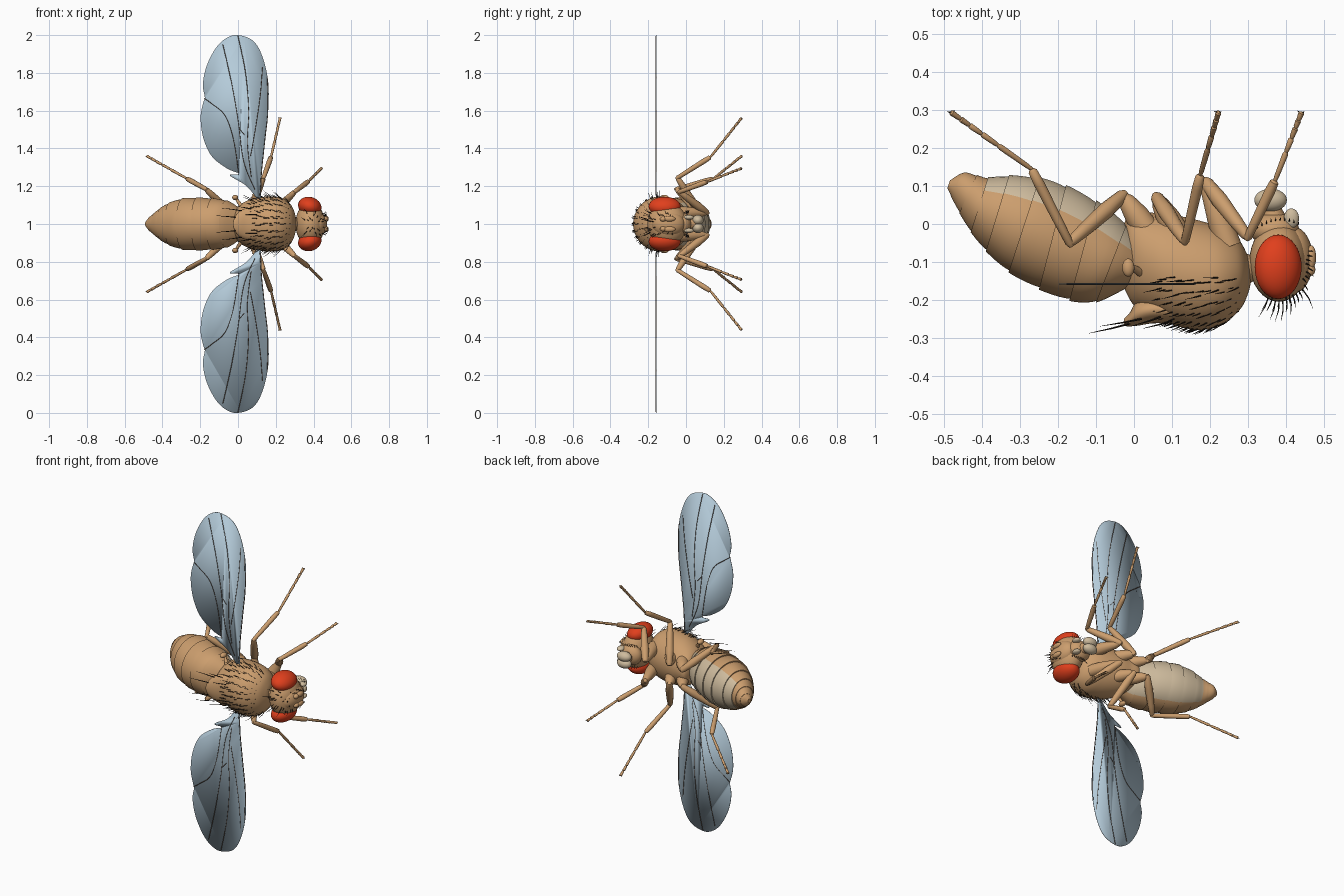
import bpy, bmesh, math, random
from mathutils import Vector as V, Matrix
from mathutils.bvhtree import BVHTree

if "Cube" in bpy.data.objects:
    bpy.data.objects.remove(bpy.data.objects["Cube"])

random.seed(4)

def mat(name, *c):
    m = bpy.data.materials.new(name)
    m.diffuse_color = (*c, 1)
    m.use_nodes = True
    m.node_tree.nodes["Principled BSDF"].inputs["Base Color"].default_value = m.diffuse_color
    return m

TAN = mat("tan", 0.60, 0.34, 0.155)
CREAM = mat("cream", 0.62, 0.50, 0.34)
RED = mat("red", 0.75, 0.05, 0.012)
WING = mat("wing_blue", 0.46, 0.60, 0.70)
DARK = mat("dark", 0.02, 0.014, 0.01)
BROWN = mat("vein_brown", 0.07, 0.04, 0.025)

def finish(name, bm, *mats, angle=40):
    bmesh.ops.recalc_face_normals(bm, faces=bm.faces[:])
    me = bpy.data.meshes.new(name)
    bm.to_mesh(me)
    bm.free()
    for m in mats:
        me.materials.append(m)
    me.shade_smooth()
    me.set_sharp_from_angle(angle=math.radians(angle))
    ob = bpy.data.objects.new(name, me)
    bpy.context.collection.objects.link(ob)
    return ob

def spline(pts, n=6, closed=False):
    """Catmull-Rom through tuples of any length."""
    out, k = [], len(pts)
    for i in range(k if closed else k - 1):
        q = [pts[(i + j) % k if closed else min(max(i + j, 0), k - 1)] for j in (-1, 0, 1, 2)]
        for s in range(n):
            t = s / n
            out.append(tuple(0.5 * (2 * b + (c - a) * t + (2 * a - 5 * b + 4 * c - d) * t * t
                             + (3 * b - a - 3 * c + d) * t ** 3) for a, b, c, d in zip(*q)))
    return out if closed else out + [tuple(pts[-1])]

def skin(bm, rings):
    """Bridge rings of coordinates and close both ends."""
    vs = [[bm.verts.new(p) for p in r] for r in rings]
    n = len(vs[0])
    faces = [[bm.faces.new((a[i], a[(i + 1) % n], b[(i + 1) % n], b[i])) for i in range(n)]
             for a, b in zip(vs, vs[1:])]
    bm.faces.new(vs[0][::-1])
    bm.faces.new(vs[-1])
    return faces

def section(dx, dy, vx, vy, w, n=40, scale=1.0):
    """Oval body section from its dorsal and ventral points and half-width."""
    c, h = V(((dx + vx) / 2, (dy + vy) / 2, 1)), V(((dx - vx) / 2, (dy - vy) / 2, 0))
    return [c + (h * math.cos(a) + V((0, 0, w * math.sin(a)))) * scale
            for a in (2 * math.pi * (i + 0.5) / n for i in range(n))]

def limb(bm, a, b, prof, n=10):
    a, b = V(a), V(b)
    q = (b - a).to_track_quat('Z', 'Y')
    skin(bm, [[a.lerp(b, t) + q @ V((r * math.cos(k * 2 * math.pi / n), r * math.sin(k * 2 * math.pi / n), 0))
               for k in range(n)] for t, r in prof])

def bristle(bm, p, d, length, r=0.0022):
    p, d = V(p), V(d).normalized()
    bend = p + d * length * 0.5
    tip = p + d * length + V((-0.12 * length, 0, 0))
    limb(bm, p, bend, [(0, r), (1, r * 0.75)], 4)
    limb(bm, bend, tip, [(0, r * 0.75), (1, r * 0.15)], 4)

def blob(name, c, r, m, tilt=0):
    bm = bmesh.new()
    bmesh.ops.create_uvsphere(bm, u_segments=32, v_segments=20, radius=1,
        matrix=Matrix.Translation(c) @ Matrix.Rotation(tilt, 4, 'Y') @ Matrix.Diagonal((*r, 1)))
    return finish(name, bm, m)

# abdomen: overlapping segments, cream underside
ab = [(-0.02, -0.17, 0.03, -0.06, 0.085), (-0.10, -0.205, -0.02, 0.0, 0.122), (-0.17, -0.2, -0.10, 0.06, 0.134),
      (-0.25, -0.17, -0.18, 0.10, 0.138), (-0.33, -0.125, -0.25, 0.12, 0.134), (-0.39, -0.07, -0.33, 0.127, 0.112),
      (-0.43, -0.02, -0.385, 0.122, 0.085), (-0.46, 0.03, -0.415, 0.128, 0.06), (-0.483, 0.075, -0.45, 0.135, 0.035),
      (-0.492, 0.095, -0.485, 0.115, 0.012)]
K, rings = 6, []
fine = spline(ab, K)
for i in range(len(ab) - 1):
    for f in range(K + 1):
        rings.append(section(*fine[i * K + f], scale=0.98 + 0.045 * (f / K) ** 0.7 if i < 8 else 0.99))
bm = bmesh.new()
for j, strip in enumerate(skin(bm, rings)):
    for i, f in enumerate(strip):
        if 13 <= i <= 25 and j < 6 * (K + 1):
            f.material_index = 1
finish("abdomen", bm, TAN, CREAM, angle=35)

# thorax
th = [(-0.03, -0.16, -0.03, -0.02, 0.04), (0.0, -0.215, -0.01, 0.035, 0.09), (0.05, -0.24, 0.05, 0.03, 0.125),
      (0.1, -0.265, 0.1, 0.025, 0.14), (0.17, -0.28, 0.17, 0.01, 0.146), (0.23, -0.267, 0.23, -0.01, 0.138),
      (0.28, -0.225, 0.275, -0.04, 0.105), (0.302, -0.18, 0.298, -0.08, 0.06), (0.308, -0.15, 0.306, -0.11, 0.02)]
bm = bmesh.new()
skin(bm, [section(*r) for r in spline(th, 6)])
bm.normal_update()
bmesh.ops.recalc_face_normals(bm, faces=bm.faces[:])
tree = BVHTree.FromBMesh(bm)
finish("thorax", bm, TAN)
bm = bmesh.new()
skin(bm, [section(*r) for r in spline([(0.1, -0.262, 0.1, -0.19, 0.085), (0.05, -0.262, 0.05, -0.19, 0.085),
     (0.01, -0.268, 0.01, -0.2, 0.07), (-0.018, -0.27, -0.012, -0.235, 0.04), (-0.027, -0.265, -0.027, -0.25, 0.01)], 5)])
finish("scutellum", bm, TAN)

# head
bm = bmesh.new()
limb(bm, (0.28, -0.12, 1), (0.34, -0.11, 1), [(0, 0.05), (0.5, 0.035), (1, 0.05)], 20)
finish("neck", bm, TAN)
blob("head_capsule", (0.382, -0.1, 1), (0.078, 0.105, 0.115), TAN)
blob("face", (0.42, -0.095, 1), (0.052, 0.088, 0.068), TAN)
blob("lower_head", (0.37, -0.015, 1), (0.065, 0.045, 0.06), TAN)
bm = bmesh.new()
limb(bm, (0.37, 0.0, 1), (0.36, 0.06, 1), [(0, 0.04), (0.6, 0.026), (1, 0.028)], 16)
finish("proboscis", bm, TAN)

# paired small parts
for s, side in ((1, "left"), (-1, "right")):
    blob("eye_" + side, (0.38, -0.113, 1 + s * 0.093), (0.063, 0.085, 0.05), RED, s * 0.3)
    blob("labellum_" + side, (0.36, 0.063, 1 + s * 0.02), (0.043, 0.03, 0.028), CREAM)
    blob("palp_" + side, (0.415, 0.015, 1 + s * 0.035), (0.02, 0.026, 0.013), CREAM)
    blob("antenna_base_" + side, (0.462, -0.12, 1 + s * 0.026), (0.016, 0.018, 0.014), TAN)
    blob("antenna_" + side, (0.467, -0.088, 1 + s * 0.028), (0.013, 0.032, 0.015), TAN)
    bm = bmesh.new()
    limb(bm, (0.02, -0.13, 1 + s * 0.09), (-0.01, -0.11, 1 + s * 0.135), [(0, 0.012), (1, 0.007)])
    finish("haltere_stalk_" + side, bm, TAN)
    blob("haltere_knob_" + side, (-0.015, -0.115, 1 + s * 0.14), (0.016, 0.024, 0.014), TAN)

# legs: base, hip joint, knee, ankle, tip as (x, y, sideways)
legs = {"front": [(0.25, -0.06, 0.06), (0.19, 0.11, 0.06), (0.30, -0.035, 0.17), (0.372, 0.115, 0.225), (0.442, 0.295, 0.295)],
        "middle": [(0.11, -0.02, 0.06), (0.06, 0.07, 0.06), (0.135, -0.045, 0.245), (0.175, 0.13, 0.355), (0.223, 0.295, 0.562)],
        "hind": [(0.03, -0.01, 0.05), (-0.03, 0.075, 0.05), (-0.17, -0.05, 0.185), (-0.27, 0.145, 0.24), (-0.483, 0.295, 0.36)]}
for part, pts in legs.items():
    for s, side in ((1, "left"), (-1, "right")):
        base, hip, knee, ankle, tip = [V((x, y, 1 + s * w)) for x, y, w in pts]
        bm = bmesh.new()
        limb(bm, base, hip, [(0, 0.034), (0.4, 0.032), (0.85, 0.022), (1, 0.012)], 14)
        limb(bm, hip.lerp(knee, -0.05), knee, [(0, 0.01), (0.06, 0.017), (0.35, 0.022), (0.75, 0.018), (0.96, 0.014), (1.02, 0.007)], 14)
        limb(bm, knee, ankle, [(-0.05, 0.006), (0.0, 0.011), (0.3, 0.0125), (0.8, 0.014), (0.97, 0.012), (1, 0.006)], 12)
        cuts = [0, 0.42, 0.62, 0.77, 0.88, 1]
        for a, b in zip(cuts, cuts[1:]):
            limb(bm, ankle.lerp(tip, a), ankle.lerp(tip, b), [(0, 0.005), (0.15, 0.0065), (0.9, 0.0078), (1, 0.0045)])
        finish(f"{part}_leg_{side}", bm, TAN)
        bm = bmesh.new()
        d = (tip - ankle).normalized()
        for k in (-1, 1):
            bristle(bm, tip - d * 0.004, d * 0.5 + V((k * 0.9, 0.1, 0)), 0.012, 0.0025)
        finish(f"{part}_claws_{side}", bm, DARK)

# wings with veins
outline = [(0.0, 1.0), (0.08, 0.97), (0.13, 0.885), (0.16, 0.75), (0.16, 0.6), (0.145, 0.45), (0.127, 0.28),
           (0.118, 0.12), (0.09, 0.15), (0.04, 0.205), (-0.035, 0.25), (-0.038, 0.262), (-0.005, 0.262), (0.0, 0.27),
           (-0.06, 0.295), (-0.14, 0.36), (-0.185, 0.46), (-0.198, 0.57), (-0.182, 0.65), (-0.176, 0.672),
           (-0.186, 0.74), (-0.165, 0.84), (-0.115, 0.935), (-0.06, 0.985)]
veins = [[(-0.08, 0.95), (-0.035, 0.75), (0.0, 0.55), (0.03, 0.33), (0.09, 0.18)], [(0.0, 0.995), (0.04, 0.8), (0.056, 0.6), (0.05, 0.42), (0.07, 0.25)],
         [(0.13, 0.83), (0.118, 0.68), (0.092, 0.5), (0.066, 0.36)], [(-0.178, 0.665), (-0.14, 0.637), (-0.07, 0.575), (-0.025, 0.45), (0.005, 0.26)],
         [(0.01, 0.5), (0.035, 0.47)], [(0.155, 0.78), (0.158, 0.6), (0.143, 0.45), (0.125, 0.28), (0.116, 0.15)]]
for s, side in ((1, "left"), (-1, "right")):
    bm = bmesh.new()
    bm.faces.new([bm.verts.new((x, -0.158, 1 + s * w)) for x, w in spline(outline, 5, True)])
    ob = finish("wing_" + side, bm, WING)
    mod = ob.modifiers.new("thin", 'SOLIDIFY')
    mod.thickness, mod.offset = 0.003, 0
    bm = bmesh.new()
    for v in veins:
        p = [V((x, -0.158, 1 + s * w)) for x, w in spline(v, 6)]
        for a, b in zip(p, p[1:]):
            limb(bm, a, b, [(0, 0.0024), (1.02, 0.0024)], 6)
    finish("wing_veins_" + side, bm, BROWN)

# thorax bristles
bm = bmesh.new()
for i in range(13):
    for j in range(-6, 7):
        x = 0.07 + 0.017 * i + random.uniform(-0.005, 0.005)
        a = j * 0.23 + random.uniform(-0.05, 0.05)
        p, nrm, _, _ = tree.ray_cast(V((x, -0.12, 1)), V((0, -math.cos(a), math.sin(a))))
        if p:
            long = abs(j) > 4 and i % 3 == 0
            bristle(bm, p, nrm * (0.7 if long else 0.45) + V((-0.8, 0, 0)), 0.05 if long else 0.024, 0.0018)
for s in (1, -1):
    for x, y, w, d, l in ((-0.01, -0.262, 0.035, (-1, -0.27, s * 0.1), 0.1), (0.02, -0.25, 0.07, (-1, -0.2, s * 0.15), 0.1),
                          (0.07, -0.245, 0.08, (-1, -0.35, s * 0.2), 0.07), (0.1, -0.255, 0.05, (-1, -0.3, 0), 0.07)):
        bristle(bm, (x, y, 1 + s * w), d, l, 0.0028)
finish("thorax_bristles", bm, DARK)

# head bristles
bm = bmesh.new()
for s in (1, -1):
    for k in range(20):
        a, b = math.radians(-25 + 7 * k), random.uniform(0.08, 0.6)
        d = V((math.sin(a) * math.cos(b), -math.cos(a) * math.cos(b), s * math.sin(b)))
        bristle(bm, V((0.388, -0.1, 1)) + V((d.x * 0.078, d.y * 0.1, d.z * 0.1)), d + V((0, -0.3, s * 0.15)),
                random.uniform(0.025, 0.065) if a < 0.9 else 0.02, 0.002)
    for k in range(10):
        a = k * 0.3
        bristle(bm, (0.325 + 0.012 * k, -0.01 + 0.02 * math.sin(a), 1 + s * 0.055), (0.1, 0.5, s), 0.02, 0.0016)
finish("head_bristles", bm, DARK)
